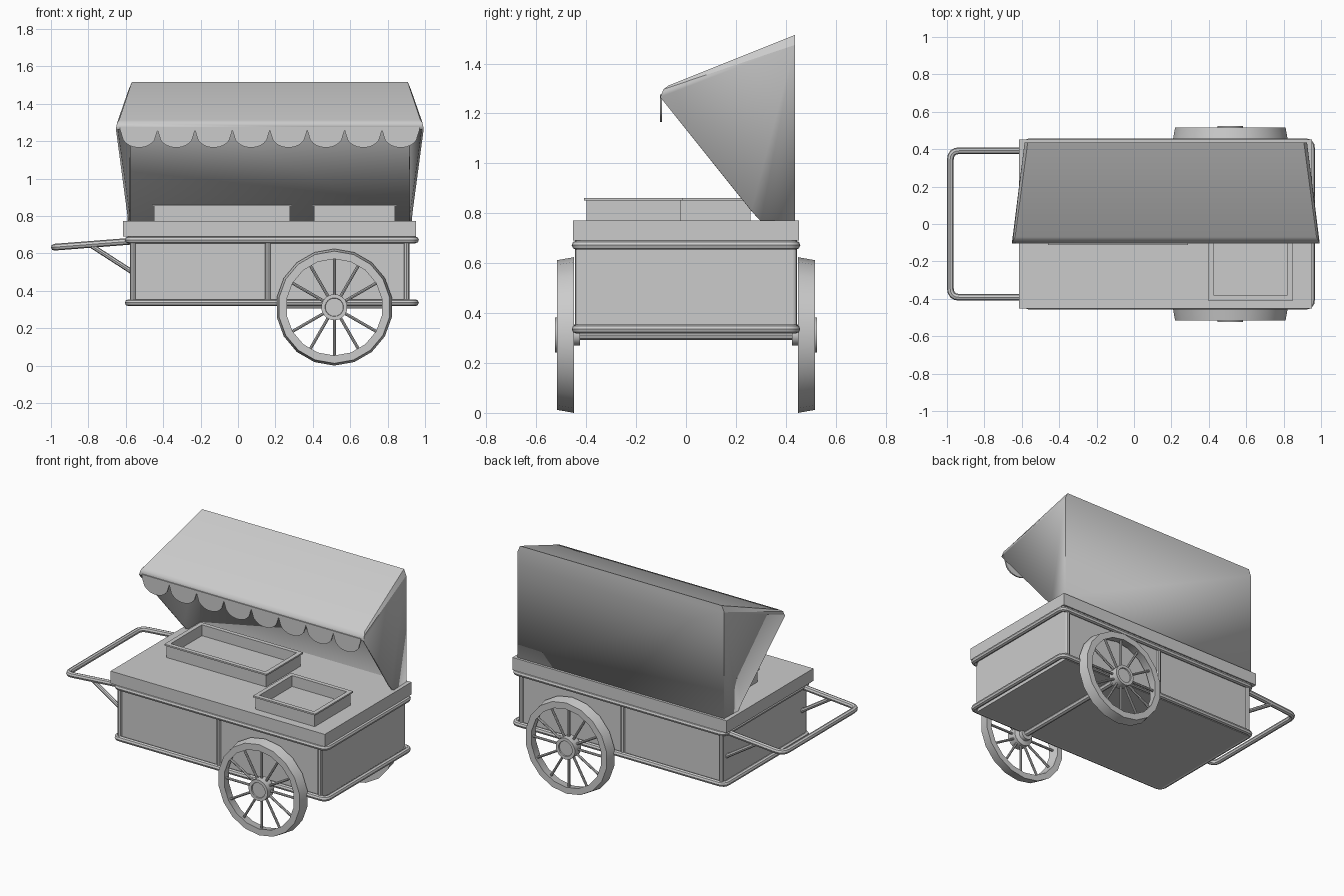
import bpy, bmesh, math
from mathutils import Vector

if "Cube" in bpy.data.objects:
    bpy.data.objects.remove(bpy.data.objects["Cube"])

CX = 0.17  # centre of the cart box along x


def finish(name, bm, smooth=True):
    me = bpy.data.meshes.new(name)
    bm.to_mesh(me)
    bm.free()
    ob = bpy.data.objects.new(name, me)
    bpy.context.collection.objects.link(ob)
    if smooth:
        shade(ob)
    return ob


def shade(ob):
    bpy.ops.object.select_all(action='DESELECT')
    ob.select_set(True)
    bpy.context.view_layer.objects.active = ob
    bpy.ops.object.shade_smooth_by_angle(angle=math.radians(35))


def box(name, x0, x1, y0, y1, z0, z1):
    bm = bmesh.new()
    bmesh.ops.create_cube(bm, size=1)
    for v in bm.verts:
        v.co = ((x0 + x1) / 2 + v.co.x * (x1 - x0),
                (y0 + y1) / 2 + v.co.y * (y1 - y0),
                (z0 + z1) / 2 + v.co.z * (z1 - z0))
    return finish(name, bm, False)


def tube(name, pts, r, cyclic=False, corner=0.0):
    pts = [Vector(p) for p in pts]
    n, path = len(pts), []
    for i, p in enumerate(pts):
        if corner and (cyclic or 0 < i < n - 1):
            a = p + (pts[i - 1] - p).normalized() * corner
            b = p + (pts[(i + 1) % n] - p).normalized() * corner
            for k in range(5):
                t = k / 4
                path.append(a * (1 - t) ** 2 + p * 2 * t * (1 - t) + b * t * t)
        else:
            path.append(p)
    cu = bpy.data.curves.new(name, 'CURVE')
    cu.dimensions = '3D'
    cu.bevel_depth, cu.bevel_resolution, cu.use_fill_caps = r, 2, True
    s = cu.splines.new('POLY')
    s.points.add(len(path) - 1)
    for q, p in zip(s.points, path):
        q.co = (*p, 1)
    s.use_cyclic_u = cyclic
    ob = bpy.data.objects.new(name, cu)
    bpy.context.collection.objects.link(ob)
    bpy.ops.object.select_all(action='DESELECT')
    ob.select_set(True)
    bpy.context.view_layer.objects.active = ob
    bpy.ops.object.convert(target='MESH')
    shade(bpy.context.object)


def lathe(name, prof, n, x, z, side, closed=True):
    """Revolve (radius, y) profile about a y axis."""
    bm = bmesh.new()
    rings = []
    for i in range(n):
        a = math.tau * i / n - math.pi / 2
        rings.append([bm.verts.new((x + r * math.cos(a), side * y, z + r * math.sin(a)))
                      for r, y in prof])
    m = len(prof)
    for i in range(n):
        p, q = rings[i], rings[(i + 1) % n]
        for j in range(m if closed else m - 1):
            k = (j + 1) % m
            bm.faces.new((p[j], p[k], q[k], q[j]))
    if not closed:
        bm.faces.new([r[0] for r in rings])
        bm.faces.new([r[-1] for r in rings])
    bmesh.ops.recalc_face_normals(bm, faces=bm.faces)
    return finish(name, bm)


# cart box and counter
box("cart_body", -0.575, 0.918, -0.43, 0.43, 0.318, 0.70)
box("counter_top", -0.615, 0.952, -0.453, 0.453, 0.69, 0.772)

# rails around the box and posts
for nm, z in (("upper_rail", 0.672), ("lower_rail", 0.336)):
    tube(nm, [(-0.587, -0.44, z), (0.949, -0.44, z), (0.949, 0.44, z), (-0.587, 0.44, z)],
         0.018, True, 0.035)
for s in (-1, 1):
    for i, x in enumerate((-0.562, 0.16, 0.902)):
        tube(f"post_{i}", [(x, s * 0.43, 0.33), (x, s * 0.43, 0.69)], 0.015)

# push handle with braces
tube("push_handle", [(-0.57, -0.392, 0.665), (-0.982, -0.392, 0.633),
                     (-0.982, 0.392, 0.633), (-0.57, 0.392, 0.665)], 0.018, False, 0.05)
for s in (-1, 1):
    tube("handle_brace", [(-0.79, s * 0.392, 0.645), (-0.565, s * 0.392, 0.50)], 0.013)

# wheels, hubs, spokes and axle
WX, WZ = 0.515, 0.312
for s in (-1, 1):
    lathe("wheel_rim", [(0.312, 0.449), (0.300, 0.516), (0.258, 0.516), (0.272, 0.449)],
          18, WX, WZ, s)
    lathe("wheel_hub", [(0.042, 0.425), (0.042, 0.45), (0.07, 0.46), (0.07, 0.525),
                        (0.05, 0.525), (0.048, 0.518)], 18, WX, WZ, s, False)
    for i in range(12):
        a = math.tau * i / 12
        c, d = math.cos(a), math.sin(a)
        tube("spoke", [(WX + r * c, s * 0.487, WZ + r * d) for r in (0.06, 0.265)], 0.008)
tube("axle", [(WX, -0.46, WZ), (WX, 0.46, WZ)], 0.02)


# open trays with a thin lip
def tray(name, x0, x1, y0, y1, top):
    cx, cy, hx, hy = (x0 + x1) / 2, (y0 + y1) / 2, (x1 - x0) / 2, (y1 - y0) / 2
    prof = [(0.01, 0.765), (0.01, top - 0.01), (0, top - 0.01), (0, top),
            (0.028, top), (0.028, 0.79)]
    bm = bmesh.new()
    rings = [[bm.verts.new((cx + a * (hx - d), cy + b * (hy - d), z))
              for a, b in ((-1, -1), (1, -1), (1, 1), (-1, 1))] for d, z in prof]
    for p, q in zip(rings, rings[1:]):
        for i in range(4):
            bm.faces.new((p[i], p[(i + 1) % 4], q[(i + 1) % 4], q[i]))
    bm.faces.new(rings[-1])
    bm.faces.new(rings[0][::-1])
    finish(name, bm, False)


tray("large_tray", -0.46, 0.288, -0.113, 0.268, 0.862)
tray("small_tray", 0.396, 0.85, -0.408, -0.012, 0.862)

# canopy: sloping roof, flared sides and back panel; (half width, y, z)
roof = [(0.738, 0.437, 1.515), (0.806, -0.07, 1.312), (0.817, -0.09, 1.297),
        (0.823, -0.103, 1.265)]
side = [(0.762, 0.262, 0.81), (0.76, 0.30, 0.768), (0.755, 0.437, 0.77)]
shoulder = (0.755, 0.437, 1.475)
bm = bmesh.new()
L, R = [[bm.verts.new((CX + s * w, y, z)) for w, y, z in roof + side + [shoulder]]
        for s in (-1, 1)]
for i in range(3):
    bm.faces.new((L[i], L[i + 1], R[i + 1], R[i]))
for E in (L, R):
    for i in range(6):
        bm.faces.new((E[7], E[i], E[i + 1]))
bm.faces.new((L[0], R[0], R[7], R[6], L[6], L[7]))
bmesh.ops.recalc_face_normals(bm, faces=bm.faces)
canopy = finish("canopy", bm)
sol = canopy.modifiers.new("cloth", 'SOLIDIFY')
sol.thickness, sol.offset = 0.014, -1

# scalloped valance hanging from the front edge
bm = bmesh.new()
N, K, W = 8, 12, 0.2
cols = []
for i in range(N * K + 1):
    u = (i % K) / K * 2 - 1
    z = 1.258 - 0.092 * max(0, 1 - abs(u) ** 2.2) ** 0.5
    x = CX - N * W / 2 + i * W / K
    cols.append([bm.verts.new((x, y, h)) for y, h in
                 ((-0.105, 1.275), (-0.105, z), (-0.096, z), (-0.096, 1.275))])
for p, q in zip(cols, cols[1:]):
    for j in range(4):
        k = (j + 1) % 4
        bm.faces.new((p[j], p[k], q[k], q[j]))
bm.faces.new(cols[0])
bm.faces.new(cols[-1])
bmesh.ops.recalc_face_normals(bm, faces=bm.faces)
finish("scalloped_valance", bm)
